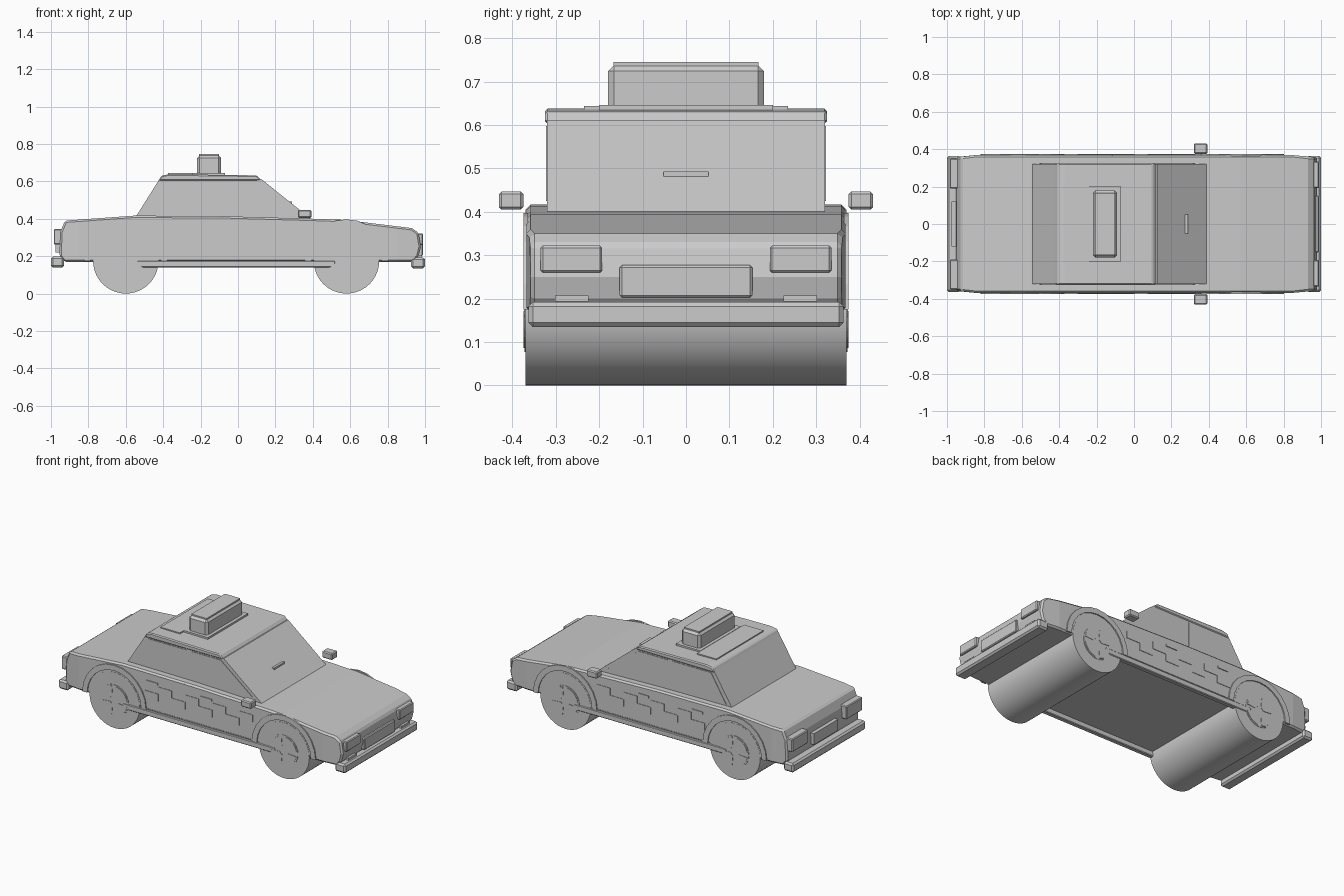
import bpy, bmesh, math

if "Cube" in bpy.data.objects:
    bpy.data.objects.remove(bpy.data.objects["Cube"])

# the whole model is one plain grey
GREY = bpy.data.materials.new("light grey")
GREY.diffuse_color = (0.6, 0.6, 0.6, 1)
GREY.use_nodes = True
GREY.node_tree.nodes["Principled BSDF"].inputs["Base Color"].default_value = GREY.diffuse_color


def finish(name, bm, bevel=0):
    bmesh.ops.recalc_face_normals(bm, faces=bm.faces)
    me = bpy.data.meshes.new(name)
    bm.to_mesh(me)
    bm.free()
    ob = bpy.data.objects.new(name, me)
    bpy.context.collection.objects.link(ob)
    me.materials.append(GREY)
    if bevel:
        b = ob.modifiers.new("bevel", 'BEVEL')
        b.width, b.segments, b.limit_method = bevel, 1, 'ANGLE'
        b.angle_limit = math.radians(40)
    return ob


def add_prism(bm, pts, y0, y1):
    """Extrude an (x, z) outline from y0 to y1."""
    f = bm.faces.new([bm.verts.new((x, y0, z)) for x, z in pts])
    r = bmesh.ops.extrude_face_region(bm, geom=[f])
    vs = [v for v in r["geom"] if isinstance(v, bmesh.types.BMVert)]
    bmesh.ops.translate(bm, verts=vs, vec=(0, y1 - y0, 0))


def prism(name, pts, y0, y1, bevel=0):
    bm = bmesh.new()
    add_prism(bm, pts, y0, y1)
    return finish(name, bm, bevel)


def rect(x0, x1, z0, z1):
    return [(x0, z0), (x1, z0), (x1, z1), (x0, z1)]


def box(name, x0, x1, y0, y1, z0, z1, bevel=0):
    return prism(name, rect(x0, x1, z0, z1), y0, y1, bevel)


def circle(cx, cz, r, n, a0=0, a1=2 * math.pi, closed=True):
    k = n if closed else n - 1
    return [(cx + r * math.cos(a0 + (a1 - a0) * i / k),
             cz + r * math.sin(a0 + (a1 - a0) * i / k)) for i in range(n)]


# lower body: side profile with slightly narrowed ends
W = 0.368
profile = [(-0.93, 0.17), (-0.955, 0.2), (-0.95, 0.33), (-0.925, 0.39), (-0.55, 0.417),
           (-0.05, 0.413), (0.4, 0.4), (0.57, 0.394), (0.93, 0.35), (0.965, 0.325),
           (0.978, 0.25), (0.965, 0.2), (0.94, 0.17)]
bm = bmesh.new()
add_prism(bm, profile, -W, W)
for x in (-0.85, 0.85):
    bmesh.ops.bisect_plane(bm, geom=bm.verts[:] + bm.edges[:] + bm.faces[:],
                           plane_co=(x, 0, 0), plane_no=(1, 0, 0))
for v in bm.verts:
    if abs(v.co.x) > 0.9:
        v.co.y *= 0.975
finish("car_body", bm, 0.01)

# cabin, roof and mirror
C = 0.32
prism("cabin", [(-0.55, 0.405), (-0.42, 0.612), (0.125, 0.612), (0.395, 0.395)], -C, C)
prism("roof", [(-0.425, 0.603), (-0.41, 0.63), (-0.37, 0.638), (0.1, 0.632), (0.125, 0.605)],
      -0.325, 0.325, 0.006)
box("windscreen_mirror", 0.26, 0.288, -0.052, 0.052, 0.482, 0.493)

# roof sign on its mounting plate
box("sign_rack_rear", -0.375, -0.24, -0.235, 0.235, 0.632, 0.644)
box("sign_rack_front", -0.24, -0.07, -0.2, 0.2, 0.632, 0.646)
box("roof_sign", -0.22, -0.09, -0.18, 0.18, 0.63, 0.738, 0.014)
box("sign_cap", -0.208, -0.102, -0.167, 0.167, 0.73, 0.745)

# parts repeated on both sides
for s, side in ((-1, "right"), (1, "left")):
    def plate(name, pts, base, thick, bevel=0):
        return prism(side + "_" + name, pts, s * base, s * (base + thick), bevel)

    plate("rear_window", [(-0.505, 0.425), (-0.4, 0.598), (-0.13, 0.598), (-0.13, 0.425)],
          C - 0.001, 0.004)
    plate("front_window", [(-0.1, 0.425), (-0.1, 0.598), (0.105, 0.598), (0.325, 0.425)],
          C - 0.001, 0.004)
    plate("sill", rect(-0.54, 0.52, 0.14, 0.175), 0.345, 0.029, 0.004)

    # door seams and handles
    bm = bmesh.new()
    for r in (rect(-0.119, -0.113, 0.18, 0.405), rect(-0.42, -0.12, 0.18, 0.185),
              rect(-0.11, 0.36, 0.18, 0.185)):
        add_prism(bm, r, s * (W - 0.002), s * (W + 0.0015))
    finish(side + "_door_seams", bm)
    for x, nm in ((-0.375, "rear_handle"), (0.0, "front_handle")):
        plate(nm, rect(x, x + 0.075, 0.347, 0.362), W - 0.002, 0.007)

    # two rows of alternating checks
    bm = bmesh.new()
    n, x0, w, h = 8, -0.39, 0.094, 0.045
    for i in range(n):
        z = 0.25 + h * (i % 2)
        add_prism(bm, rect(x0 + i * w, x0 + (i + 1) * w, z, z + h),
                  s * (W - 0.002), s * (W + 0.003))
    finish(side + "_checker_stripe", bm)

    # door mirror
    my = sorted((s * 0.375, s * 0.431))
    box(side + "_door_mirror", 0.32, 0.392, my[0], my[1], 0.405, 0.447, 0.006)

    # wheel arches and hubcaps
    for cx, end in ((-0.6, "rear"), (0.58, "front")):
        arch = circle(cx, 0.175, 0.222, 13, 0, math.pi, False)
        arch += circle(cx, 0.175, 0.188, 13, math.pi, 0, False)
        plate(end + "_wheel_arch", arch, W - 0.004, 0.011)
        plate(end + "_hubcap", circle(cx, 0.175, 0.098, 24), 0.366, 0.006)
        bm = bmesh.new()
        for k in range(4):
            a = math.pi / 4 + k * math.pi / 2
            outer = circle(cx, 0.175, 0.09, 5, a - 0.6, a + 0.6, False)
            inner = circle(cx, 0.175, 0.03, 3, a + 0.4, a - 0.4, False)
            add_prism(bm, outer + inner, s * 0.371, s * 0.3745)
        finish(side + "_" + end + "_hub_segments", bm)

    # lamps
    def lamp(name, x0, x1, ya, yb, z0, z1, bevel=0):
        y = sorted((s * ya, s * yb))
        box(side + "_" + name, x0, x1, y[0], y[1], z0, z1, bevel)

    lamp("headlight", 0.94, 0.99, 0.193, 0.335, 0.26, 0.322, 0.005)
    lamp("front_signal", 0.95, 0.981, 0.225, 0.302, 0.193, 0.207)
    lamp("tail_light", -0.985, -0.93, 0.19, 0.35, 0.262, 0.345, 0.005)

# full-width wheel rollers
for cx, end in ((-0.6, "rear"), (0.58, "front")):
    ob = prism(end + "_wheels", circle(cx, 0.175, 0.175, 40), -0.3695, 0.3695)
    bpy.context.view_layer.objects.active = ob
    ob.select_set(True)
    bpy.ops.object.shade_smooth_by_angle(angle=math.radians(35))
    ob.select_set(False)

# bumpers, grille and rear plate
box("front_bumper", 0.925, 1.0, -0.363, 0.363, 0.135, 0.192, 0.01)
box("rear_bumper", -1.0, -0.93, -0.363, 0.363, 0.14, 0.197, 0.01)
box("grille", 0.94, 0.988, -0.153, 0.153, 0.202, 0.277, 0.005)
box("rear_plate", -0.975, -0.94, -0.12, 0.12, 0.22, 0.29)
